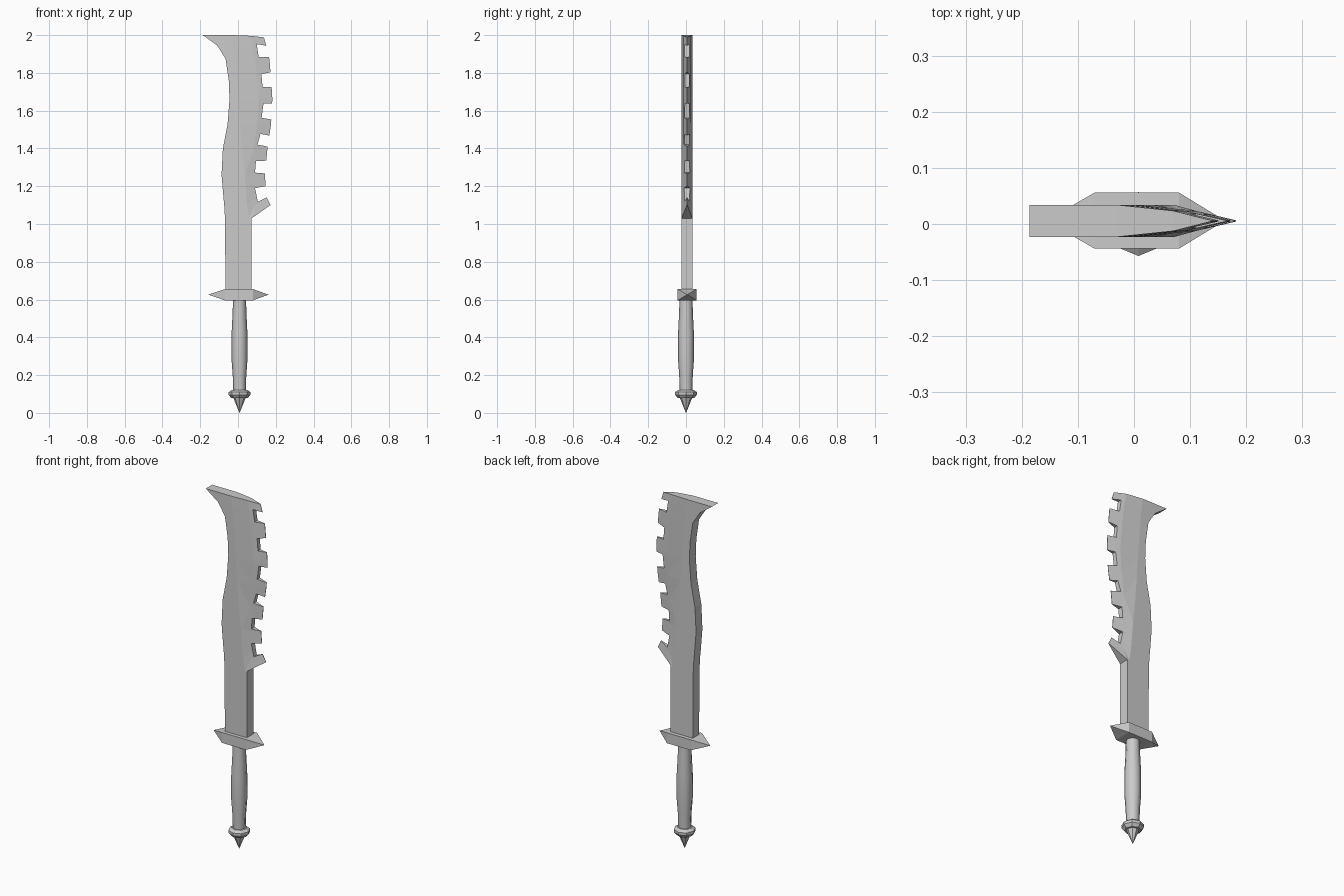
import bpy, bmesh, math

if "Cube" in bpy.data.objects:
    bpy.data.objects.remove(bpy.data.objects["Cube"])

YC, H = 0.0055, 0.0285   # blade mid-plane and half thickness


def finish(bm, name):
    bmesh.ops.remove_doubles(bm, verts=bm.verts, dist=1e-5)
    bmesh.ops.recalc_face_normals(bm, faces=bm.faces)
    me = bpy.data.meshes.new(name)
    bm.to_mesh(me)
    bm.free()
    ob = bpy.data.objects.new(name, me)
    bpy.context.collection.objects.link(ob)
    return ob


def loft(bm, rings):
    rows = [[bm.verts.new(p) for p in r] for r in rings]
    n = len(rows[0])
    for a, b in zip(rows, rows[1:]):
        for i in range(n):
            j = (i + 1) % n
            bm.faces.new((a[i], a[j], b[j], b[i]))
    bm.faces.new(rows[0][::-1])
    bm.faces.new(rows[-1])


def lathe(name, profile, cx, cy, sides=8):
    bm = bmesh.new()
    loft(bm, [[(cx + r * math.cos(math.tau * i / sides),
                cy + r * math.sin(math.tau * i / sides), z)
               for i in range(sides)] for r, z in profile])
    return finish(bm, name)


# Blade: z, back edge x, ridge x, bevel x, cutting edge x, edge half thickness
rows = [
    (0.64, -0.066, 0.05, 0.06, 0.072, H),
    (1.03, -0.069, 0.05, 0.06, 0.072, H),
    (1.10, -0.073, 0.048, 0.09, 0.172, 0.001),
    (1.14, -0.077, 0.045, 0.083, 0.152, 0.001),
    (1.26, -0.087, 0.035, 0.075, 0.142, 0.001),
    (1.40, -0.080, 0.020, 0.085, 0.156, 0.001),
    (1.53, -0.055, 0.010, 0.10, 0.175, 0.001),
    (1.66, -0.045, 0.003, 0.11, 0.182, 0.001),
    (1.76, -0.049, -0.005, 0.10, 0.176, 0.001),
    (1.875, -0.066, -0.015, 0.09, 0.166, 0.001),
    (1.945, -0.110, -0.022, 0.08, 0.150, 0.001),
    (2.00, -0.186, -0.03, 0.07, 0.137, 0.001),
]
rings = []
for z, back, ridge, bevel, edge, h in rows:
    hb = H if h == H else 0.018
    drop = 0.012 if z == 2 else 0
    side = [(back, H, z), (ridge, H, z), (bevel, hb, z - drop / 3), (edge, h, z - drop)]
    rings.append([(x, YC - t, zz) for x, t, zz in side] +
                 [(x, YC + t, zz) for x, t, zz in reversed(side)])
bm = bmesh.new()
loft(bm, rings)
bmesh.ops.triangulate(bm, faces=bm.faces)
blade = finish(bm, "blade")

# Notch cutters: inner low, outer low, outer high, inner high (x, z)
notches = [
    [(0.105, 1.118), (0.151, 1.140), (0.144, 1.200), (0.090, 1.190)],
    [(0.090, 1.272), (0.142, 1.268), (0.145, 1.335), (0.095, 1.333)],
    [(0.103, 1.420), (0.157, 1.410), (0.167, 1.468), (0.119, 1.477)],
    [(0.125, 1.562), (0.177, 1.553), (0.182, 1.638), (0.135, 1.638)],
    [(0.130, 1.724), (0.178, 1.724), (0.172, 1.804), (0.124, 1.793)],
    [(0.110, 1.883), (0.165, 1.885), (0.150, 1.944), (0.099, 1.952)],
]
bm = bmesh.new()
for a, b, c, d in notches:
    far = lambda p, q: (p[0] + 1.8 * (q[0] - p[0]), p[1] + 1.8 * (q[1] - p[1]))
    quad = [a, far(a, b), far(d, c), d]
    loft(bm, [[(x, y, z) for x, z in quad] for y in (-0.1, 0.1)])
cutter = finish(bm, "notch_cutter")
cutter.hide_render = True
cutter.hide_set(True)
mod = blade.modifiers.new("notches", 'BOOLEAN')
mod.operation = 'DIFFERENCE'
mod.solver = 'EXACT'
mod.object = cutter

# Guard: block with a pyramid at each end
bm = bmesh.new()
corners = [(-0.044, 0.596), (0.056, 0.596), (0.056, 0.655), (-0.044, 0.655)]
loft(bm, [[(x, 0.006 + (y - 0.006) * s, 0.626 + (z - 0.626) * s) for y, z in corners]
          for x, s in ((-0.157, 0), (-0.07, 1), (0.08, 1), (0.162, 0))])
bmesh.ops.dissolve_degenerate(bm, dist=1e-5, edges=bm.edges)
finish(bm, "guard")

# Handle: swelling grip
grip = lathe("grip", [(0.033, 0.10), (0.036, 0.20), (0.042, 0.28), (0.042, 0.42),
                      (0.036, 0.54), (0.035, 0.61)], 0.008, 0)
bpy.context.view_layer.objects.active = grip
grip.select_set(True)
bpy.ops.object.shade_smooth_by_angle(angle=math.radians(50))
grip.select_set(False)

# Pommel: collar and spike
lathe("pommel_collar", [(0.040, 0.122), (0.057, 0.110), (0.057, 0.095), (0.043, 0.078)], 0.008, 0)
lathe("pommel_spike", [(0.032, 0.085), (0.032, 0.078), (0.0005, 0.0)], 0.008, 0)
